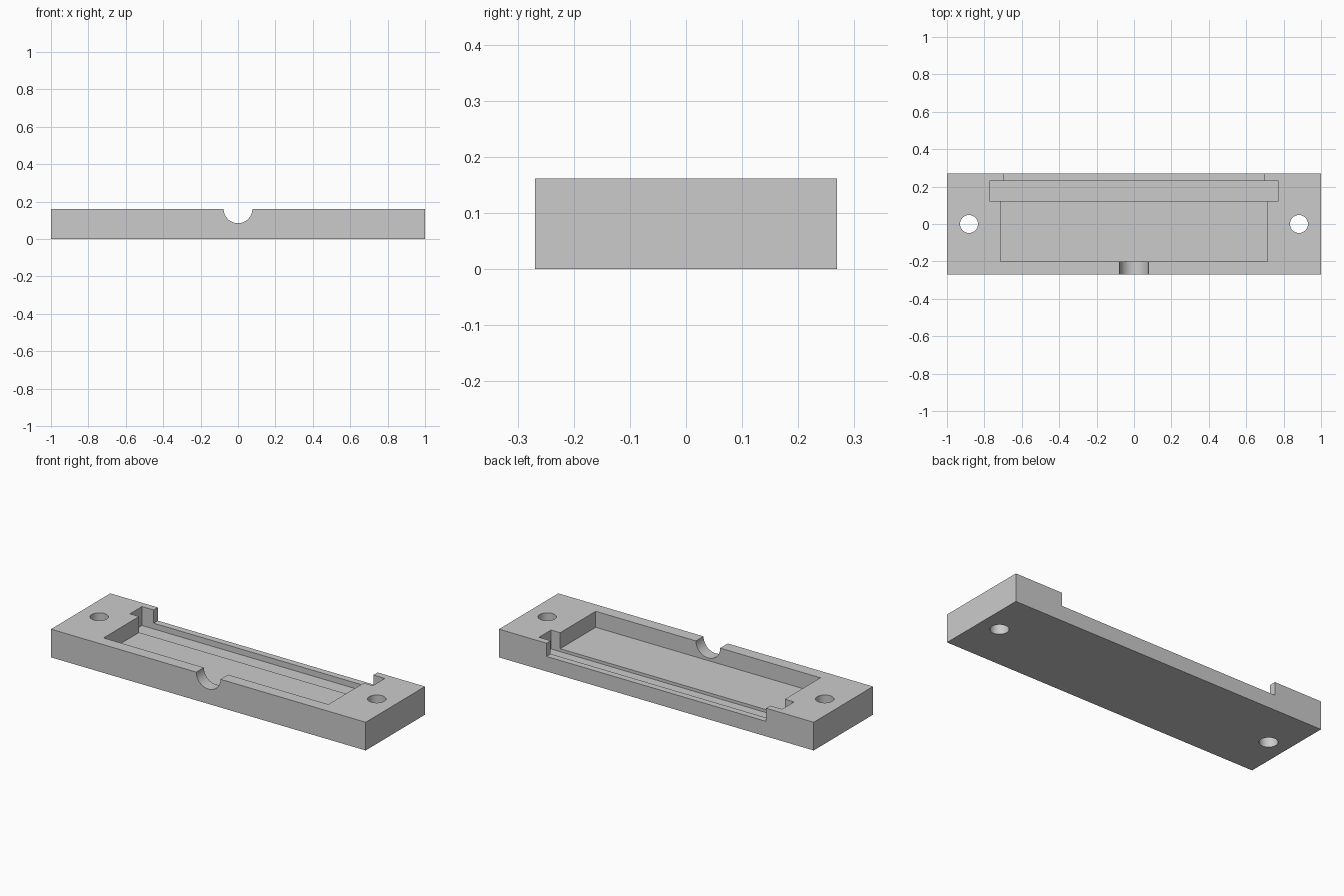
import bpy
import math

if "Cube" in bpy.data.objects:
    bpy.data.objects.remove(bpy.data.objects["Cube"])

H = 0.162   # block height

grey = bpy.data.materials.new("light grey")
grey.diffuse_color = (0.6, 0.6, 0.6, 1)
grey.use_nodes = True
grey.node_tree.nodes["Principled BSDF"].inputs["Base Color"].default_value = grey.diffuse_color


def box(name, x, y0, y1, z0, z1):
    """Box spanning -x..x, y0..y1, z0..z1."""
    bpy.ops.mesh.primitive_cube_add(size=1, location=(0, (y0 + y1) / 2, (z0 + z1) / 2))
    ob = bpy.context.object
    ob.name = name
    ob.scale = (2 * x, y1 - y0, z1 - z0)
    bpy.ops.object.transform_apply(location=True, rotation=True, scale=True)
    ob.data.materials.append(grey)
    return ob


def rod(name, r, depth, loc, rot=(0, 0, 0)):
    bpy.ops.mesh.primitive_cylinder_add(vertices=64, radius=r, depth=depth,
                                        location=loc, rotation=rot)
    ob = bpy.context.object
    ob.name = name
    bpy.ops.object.transform_apply(location=True, rotation=True, scale=True)
    ob.data.materials.append(grey)
    return ob


# Solid block
tray = box("tray_block", 1.0, -0.269, 0.269, 0, H)

cutters = [
    # main pocket
    box("pocket_cutter", 0.714, -0.2, 0.122, 0.07, 0.3),
    # slightly deeper and wider channel along the back
    box("channel_cutter", 0.772, 0.122, 0.231, 0.053, 0.3),
    # lowered lip in the back wall
    box("lip_cutter", 0.698, 0.2, 0.4, 0.086, 0.3),
    # half-round cable exit in the front wall
    rod("cable_cutter", 0.077, 0.2, (0, -0.25, H), (math.pi / 2, 0, 0)),
]
# screw holes at both ends
for s in (-1, 1):
    cutters.append(rod("screw_hole_cutter", 0.048, 0.6, (s * 0.882, 0, 0.1)))

bpy.ops.object.select_all(action='DESELECT')
bpy.context.view_layer.objects.active = tray
tray.select_set(True)
for c in cutters:
    m = tray.modifiers.new(c.name, 'BOOLEAN')
    m.operation = 'DIFFERENCE'
    m.solver = 'EXACT'
    m.object = c
    bpy.ops.object.modifier_apply(modifier=m.name)
for c in cutters:
    bpy.data.objects.remove(c, do_unlink=True)

bpy.ops.object.shade_smooth_by_angle(angle=math.radians(30))
